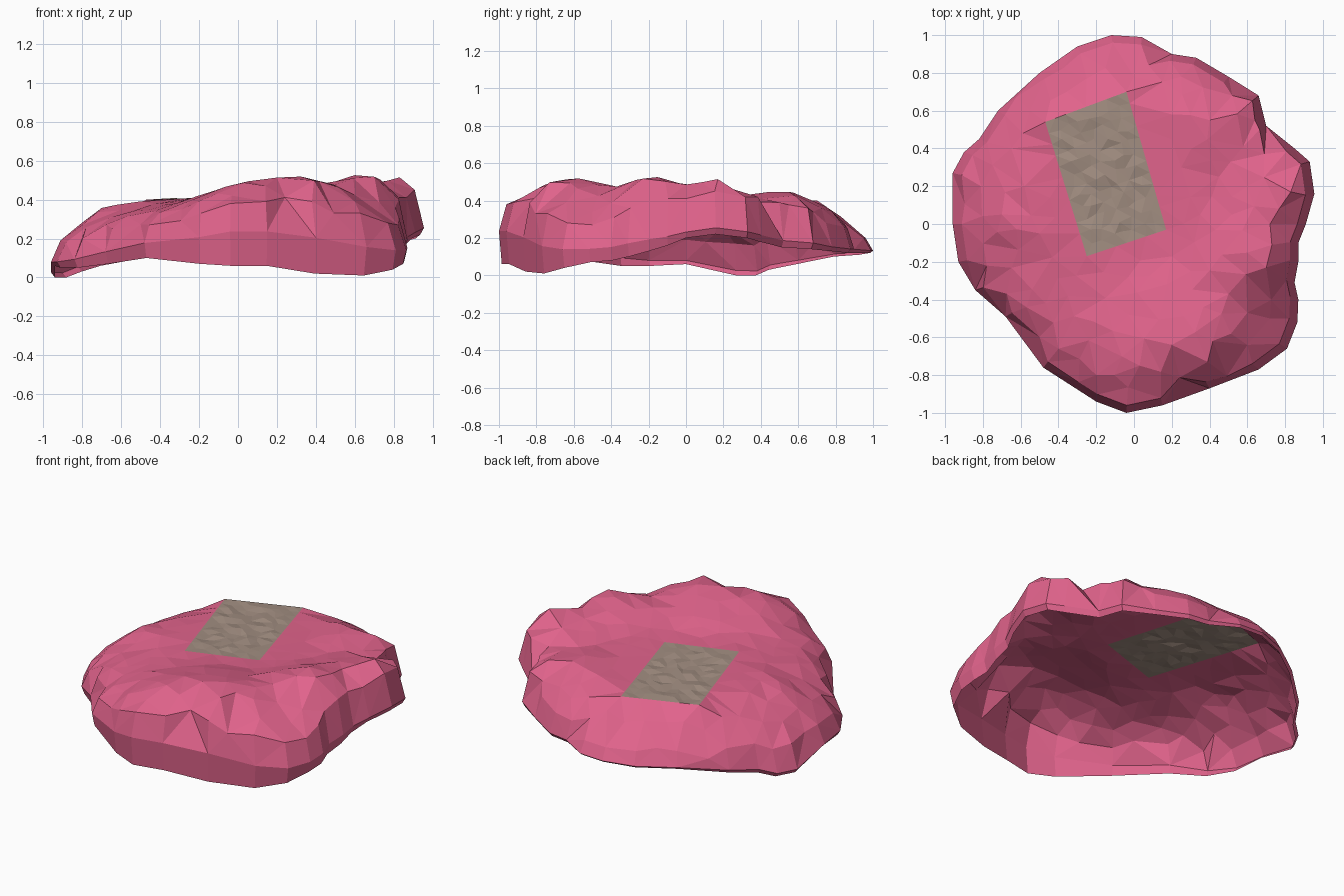
import bpy
import random
from mathutils import Vector
from mathutils.bvhtree import BVHTree
from mathutils.geometry import delaunay_2d_cdt, intersect_point_quad_2d

random.seed(4)
if "Cube" in bpy.data.objects:
    bpy.data.objects.remove(bpy.data.objects["Cube"])


def make_material(name, rgb):
    mat = bpy.data.materials.new(name)
    mat.use_nodes = True
    mat.diffuse_color = (*rgb, 1)
    mat.node_tree.nodes["Principled BSDF"].inputs["Base Color"].default_value = (*rgb, 1)
    return mat


def make_object(name, verts, faces, mat):
    """Build a flat-shaded object and drop the vertices it does not use."""
    used = sorted({i for face in faces for i in face})
    index = {old: new for new, old in enumerate(used)}
    mesh = bpy.data.meshes.new(name)
    mesh.from_pydata([verts[i] for i in used], [], [[index[i] for i in f] for f in faces])
    mesh.materials.append(mat)
    obj = bpy.data.objects.new(name, mesh)
    bpy.context.collection.objects.link(obj)
    return obj


def loop_edges(indices):
    return list(zip(indices, indices[1:] + indices[:1]))


def triangulate(points, loops):
    """Triangulate 3D points seen from above, keeping the given loops as edges."""
    edges = [e for loop in loops for e in loop_edges(loop)]
    flat = [Vector((p.x, p.y)) for p in points]
    out, _, faces, origin, _, _ = delaunay_2d_cdt(flat, edges, [], 1, 0.0005)
    verts = [Vector((v.x, v.y, points[o[0]].z if o else 0.3)) for v, o in zip(out, origin)]
    lookup = {i: new for new, o in enumerate(origin) for i in o}
    return verts, [list(f) for f in faces], lookup


# Wavy outline, clockwise from the back: x, y, rim height, shoulder height
RIM = [Vector(p) for p in (
    (-.12, 1, .12, .2), (.04, .99, .12, .2), (.2, .9, .12, .25), (.33, .88, .12, .26),
    (.5, .78, .13, .28), (.66, .68, .14, .36), (.7, .52, .15, .39), (.85, .4, .18, .42),
    (.93, .33, .2, .42), (.955, .16, .22, .45), (.91, 0, .2, .41), (.87, -.1, .16, .41),
    (.87, -.2, .13, .4), (.85, -.31, .1, .36), (.87, -.4, .08, .31), (.865, -.52, .07, .27),
    (.81, -.66, .04, .28), (.66, -.77, .01, .33), (.4, -.87, .02, .39),
    (.15, -.96, .06, .39), (-.04, -1, .06, .38), (-.2, -.94, .07, .33),
    (-.48, -.76, .1, .27), (-.68, -.49, .07, .25), (-.84, -.35, .05, .2),
    (-.93, -.2, .05, .18), (-.96, 0, .06, .19), (-.96, .27, 0, .17), (-.9, .38, 0, .16),
    (-.82, .45, .03, .2), (-.72, .6, .06, .2), (-.5, .8, .1, .2), (-.3, .94, .11, .2))]

# Crests and hollows of the upper surface
CRESTS = [Vector(p) for p in (
    (-.2, -.8, .4), (.03, -.75, .51), (.39, -.73, .545), (.2, -.64, .53),
    (.6, -.64, .4), (.72, -.5, .33), (.6, -.47, .41), (.5, -.37, .47),
    (.7, -.23, .58), (.83, .17, .565), (.72, 0, .5), (.6, .2, .46),
    (.64, .55, .43), (.4, .55, .48), (.52, .68, .36), (.25, .78, .36),
    (.45, .25, .41), (0, .78, .37), (-.25, .77, .34), (-.55, .6, .31),
    (-.65, .4, .33), (-.58, .2, .39), (-.81, .2, .28), (-.7, .05, .37),
    (-.78, -.22, .28), (-.5, -.05, .4), (-.57, -.44, .32), (-.4, -.66, .33),
    (-.35, -.38, .38), (-.03, -.28, .42), (.3, -.25, .44), (.35, .05, .42),
    (.25, .3, .42), (.2, .58, .44))]

# Corners of the stiff rectangular panel let into the top
PANEL = [Vector(p) for p in (
    (-.25, -.17, .405), (.17, -.03, .405), (-.04, .7, .4), (-.47, .54, .4))]

# Widest ring above the rim, rising toward the front, then the rounded shoulder
wide = [Vector((p.x, p.y, p.z + (p.w - p.z) * (.15 + .4 * max(0, -p.y)))) for p in RIM]
shoulder = [Vector((p.x * .95, p.y * .96, p.w)) for p in RIM]
outline = list(range(len(wide)))

# Coarse guide surface, sampled for the height of every extra point
points = wide + shoulder
guide_verts, guide_faces, _ = triangulate(points + CRESTS + PANEL, [outline])
guide = BVHTree.FromPolygons(guide_verts, guide_faces)


def drop(x, y, jitter):
    hit = guide.ray_cast(Vector((x, y, 2)), Vector((0, 0, -1)))[0]
    if hit:
        hit.z += random.uniform(-jitter, jitter)
    return hit


def in_panel(p):
    corners = [c.xy for c in PANEL]
    return intersect_point_quad_2d(Vector((p.x, p.y)), *corners) != 0


# Finely crumpled grid filling the panel
COLS, ROWS = 8, 12
grid_start = len(points)
for j in range(ROWS + 1):
    for i in range(COLS + 1):
        u, v = i / COLS, j / ROWS
        p = PANEL[0].lerp(PANEL[1], u).lerp(PANEL[3].lerp(PANEL[2], u), v)
        if 0 < i < COLS and 0 < j < ROWS:
            p += Vector([random.uniform(-.012, .012) for _ in "xy"] + [random.uniform(-.007, .007)])
        points.append(p)
fixed_count = len(points)


def grid(i, j):
    return grid_start + j * (COLS + 1) + i


border = [grid(i, 0) for i in range(COLS)] + [grid(COLS, j) for j in range(ROWS)]
border += [grid(i, ROWS) for i in range(COLS, 0, -1)] + [grid(0, j) for j in range(ROWS, 0, -1)]

# Scattered points that break the rest into irregular facets
points += CRESTS
for _ in range(2500):
    p = drop(random.uniform(-1, 1), random.uniform(-1, 1), .014)
    if p and not in_panel(p) and all((p.xy - q.xy).length > .095 for q in points):
        points.append(p)

verts, faces, lookup = triangulate(points, [outline, border])

# Soften the crests by easing each loose point toward its neighbours
neighbours = {i: set() for i in range(len(verts))}
for f in faces:
    for i in f:
        neighbours[i].update(k for k in f if k != i)
eased = {}
for i in (lookup[k] for k in range(fixed_count, len(points))):
    mean = sum(verts[k].z for k in neighbours[i]) / len(neighbours[i])
    eased[i] = (verts[i].z + mean) / 2
for i, z in eased.items():
    verts[i].z = z

panel_faces, shell_faces = [], []
for f in faces:
    centre = sum((verts[i] for i in f), Vector()) / len(f)
    (panel_faces if in_panel(centre) else shell_faces).append(f)

# Short skirt turning in from the widest ring to the open rim
skirt_start = len(verts)
verts += [Vector((p.x * .98, p.y * .985, p.z)) for p in RIM]
for a, b in loop_edges(outline):
    shell_faces.append([lookup[a], lookup[b], skirt_start + b, skirt_start + a])

pink = make_material("rose_pink", (.75, .125, .26))
taupe = make_material("taupe", (.36, .27, .22))
make_object("rumpled_shell", verts, shell_faces, pink)
make_object("top_panel", verts, panel_faces, taupe)
